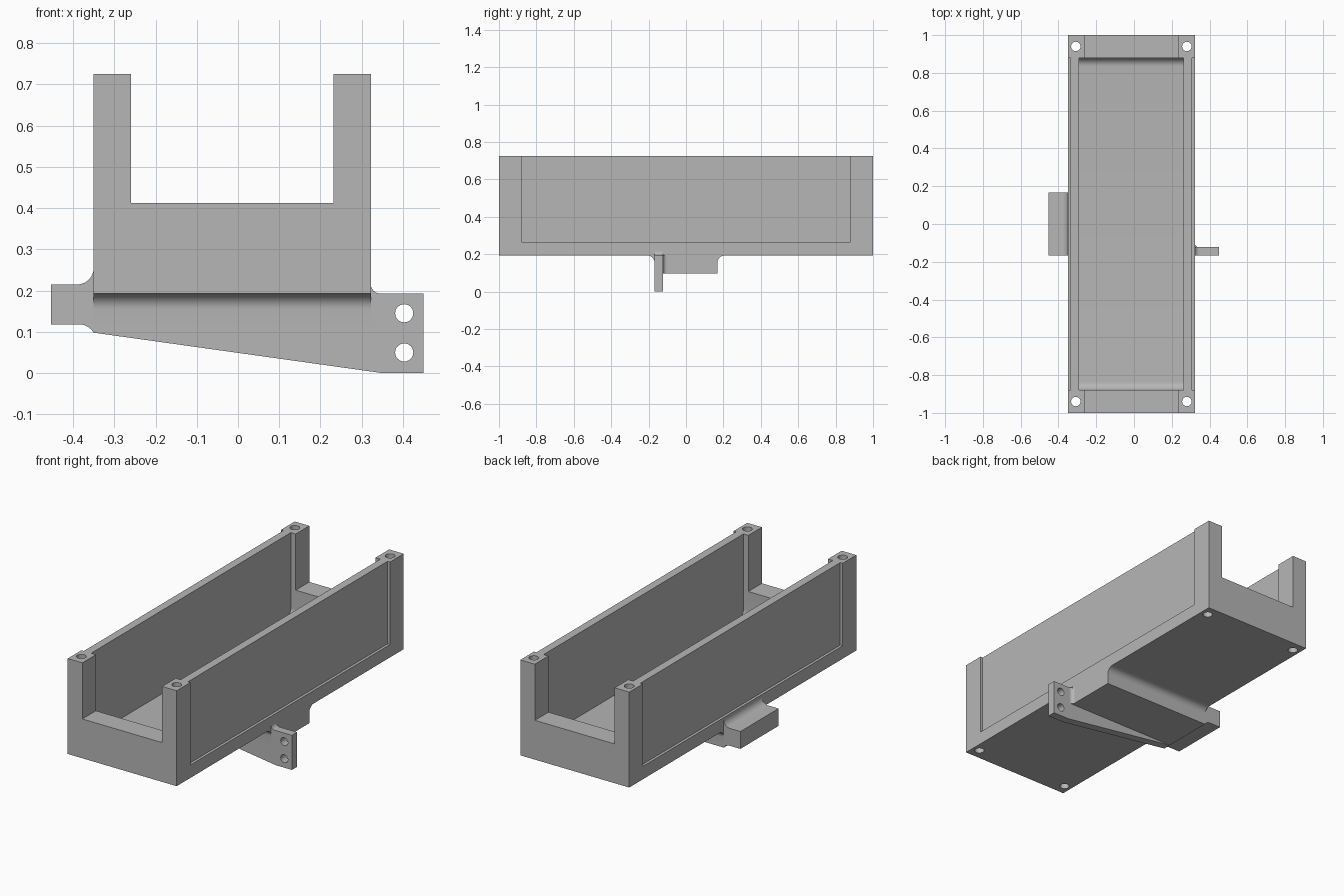
import bpy, bmesh, math
from mathutils import Vector

if "Cube" in bpy.data.objects:
    bpy.data.objects.remove(bpy.data.objects["Cube"])

grey = bpy.data.materials.new("plain grey")
grey.diffuse_color = (0.47, 0.47, 0.47, 1)
grey.use_nodes = True
grey.node_tree.nodes["Principled BSDF"].inputs["Base Color"].default_value = grey.diffuse_color

X0, X1 = -0.35, 0.322      # tray sides
CX = (X0 + X1) / 2
Z0, Z1 = 0.193, 0.725      # tray underside and rim
END = 0.88                 # inner face of the end walls
HALF = 0.168               # half width of the mount


def arc(cx, cy, r, a0, a1, n=10):
    return [(cx + r * math.cos(math.radians(a0 + (a1 - a0) * i / n)),
             cy + r * math.sin(math.radians(a0 + (a1 - a0) * i / n))) for i in range(n + 1)]


def prism(name, pts, axis, lo, hi):
    """Extrude a 2D profile along x, y or z."""
    place = {"x": lambda p, t: (t, p[0], p[1]),
             "y": lambda p, t: (p[0], t, p[1]),
             "z": lambda p, t: (p[0], p[1], t)}[axis]
    bm = bmesh.new()
    face = bm.faces.new([bm.verts.new(place(p, lo)) for p in pts])
    ext = bmesh.ops.extrude_face_region(bm, geom=[face])
    shift = Vector(place((0, 0), hi - lo))
    bmesh.ops.translate(bm, vec=shift, verts=[v for v in ext["geom"] if isinstance(v, bmesh.types.BMVert)])
    bmesh.ops.recalc_face_normals(bm, faces=bm.faces)
    me = bpy.data.meshes.new(name)
    bm.to_mesh(me)
    bm.free()
    me.materials.append(grey)
    ob = bpy.data.objects.new(name, me)
    bpy.context.collection.objects.link(ob)
    return ob


def box(name, x0, x1, y0, y1, z0, z1):
    return prism(name, [(x0, y0), (x1, y0), (x1, y1), (x0, y1)], "z", z0, z1)


def cut(target, cutter):
    cutter.hide_render = True
    bpy.context.view_layer.objects.active = target
    mod = target.modifiers.new("cut", "BOOLEAN")
    mod.operation, mod.solver, mod.object = "DIFFERENCE", "EXACT", cutter
    bpy.ops.object.modifier_apply(modifier=mod.name)
    bpy.data.objects.remove(cutter)


# Tray with a U-shaped end profile
tray = prism("tray", [(X0, Z0), (X1, Z0), (X1, Z1), (0.232, Z1), (0.232, 0.412),
                      (-0.26, 0.412), (-0.26, Z1), (X0, Z1)], "y", -1, 1)

# Inner cavity, rounded where the floor meets the end walls
r, floor = 0.045, 0.26
cavity = ([(-END, 0.9)] + arc(-END + r, floor + r, r, 180, 270)
          + arc(END - r, floor + r, r, 270, 360) + [(END, 0.9)])
cut(tray, prism("cavity_cutter", cavity, "x", -0.29, 0.262))

# Shallow recess on each outer side
cut(tray, box("left_recess_cutter", X0 - 0.1, X0 + 0.015, -END, END, 0.265, 0.9))
cut(tray, box("right_recess_cutter", X1 - 0.015, X1 + 0.1, -END, END, 0.265, 0.9))

# Bolt holes through the four corner posts
for hx in (CX - 0.294, CX + 0.294):
    for hy in (-0.94, 0.94):
        cut(tray, prism("bolt_cutter", arc(hx, hy, 0.025, 0, 345, 23), "z", 0, 1))

# Mount block under the tray, flared into the underside
r = 0.038
block = prism("mount_block", arc(-HALF - r, Z0 - r, r, 90, 0) + [(-HALF, 0.098), (HALF, 0.098)]
              + arc(HALF + r, Z0 - r, r, 180, 90), "x", X0, X1)

# Tapered plate with screw tab on the right
r = 0.023
plate = prism("mount_plate", [(X0, 0.098), (0.35, 0), (0.45, 0), (0.45, Z0)]
              + arc(X1 + r, Z0 + r, r, 270, 180) + [(X1, 0.098)], "y", -HALF, -0.122)
for hz in (0.05, 0.145):
    cut(plate, prism("screw_cutter", arc(0.403, hz, 0.022, 0, 345, 23), "y", -0.5, 0.5))

# Fillet between the plate and the block end
r = 0.02
fillet = prism("plate_fillet", [(X1, -0.122)] + arc(X1 + r, -0.122 + r, r, 270, 180),
               "z", 0.098, Z0)

# Tab on the left, blended into the tray side
tab = prism("side_tab", [(-0.453, 0.118), (-0.453, 0.215)] + arc(-0.39, 0.255, 0.04, 270, 360)
            + arc(-0.385, 0.078, 0.04, 29, 90), "y", -HALF, HALF)

for ob in (tray, block, plate, fillet, tab):
    bpy.ops.object.select_all(action="DESELECT")
    ob.select_set(True)
    bpy.context.view_layer.objects.active = ob
    bpy.ops.object.shade_smooth_by_angle(angle=math.radians(30))
